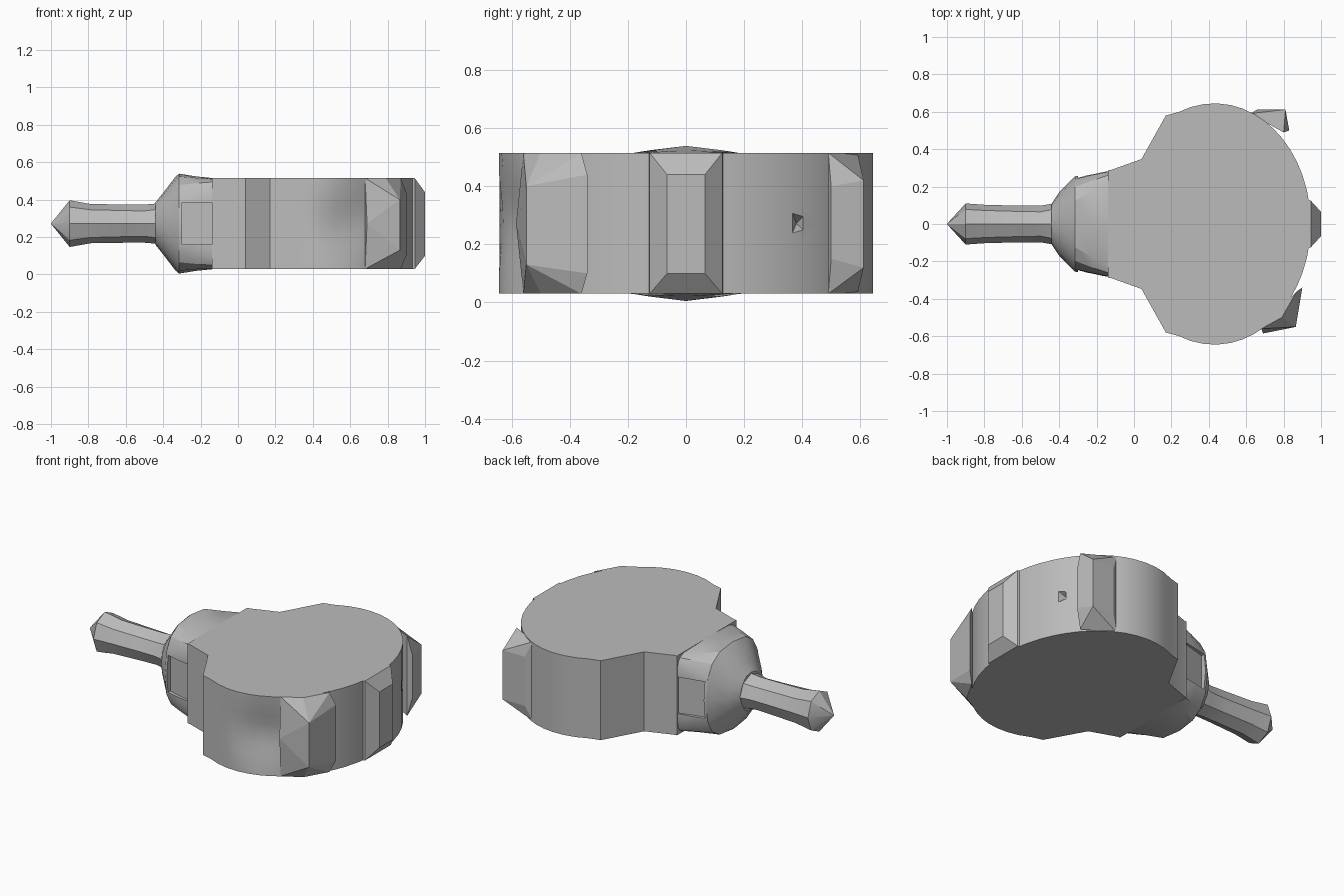
import bpy, bmesh, math
from mathutils import Vector

if "Cube" in bpy.data.objects:
    bpy.data.objects.remove(bpy.data.objects["Cube"])

grey = bpy.data.materials.new("plain grey")
grey.diffuse_color = (0.5, 0.5, 0.5, 1)
grey.use_nodes = True
grey.node_tree.nodes["Principled BSDF"].inputs["Base Color"].default_value = grey.diffuse_color
BOTTOM, TOP, MID = 0.03, 0.515, 0.272


def finish(bm, name, smooth=True):
    bmesh.ops.recalc_face_normals(bm, faces=bm.faces)
    mesh = bpy.data.meshes.new(name)
    bm.to_mesh(mesh)
    bm.free()
    mesh.materials.append(grey)
    ob = bpy.data.objects.new(name, mesh)
    bpy.context.collection.objects.link(ob)
    if smooth:
        bpy.ops.object.select_all(action='DESELECT')
        ob.select_set(True)
        bpy.context.view_layer.objects.active = ob
        bpy.ops.object.shade_smooth_by_angle(angle=math.radians(30))
    return ob


def loft(rings, name, caps=True):
    """Skin a list of equal closed rings of points."""
    bm = bmesh.new()
    rows = [[bm.verts.new(p) for p in ring] for ring in rings]
    n = len(rows[0])
    for a, b in zip(rows, rows[1:]):
        for i in range(n):
            j = (i + 1) % n
            bm.faces.new((a[i], a[j], b[j], b[i]))
    if caps:
        bm.faces.new(rows[0])
        bm.faces.new(rows[-1])
    bmesh.ops.remove_doubles(bm, verts=bm.verts, dist=1e-5)
    return finish(bm, name)


def hull(points, name):
    bm = bmesh.new()
    for p in points:
        bm.verts.new(p)
    bmesh.ops.convex_hull(bm, input=bm.verts)
    return finish(bm, name, False)


def cut(target, cutter):
    cutter.hide_render = True
    cutter.hide_viewport = True
    mod = target.modifiers.new("cut", 'BOOLEAN')
    mod.operation = 'DIFFERENCE'
    mod.solver = 'EXACT'
    mod.object = cutter


# Round body: half outline mirrored, then stacked with a shallow dent in front
half = [(-0.14, 0.287), (-0.12, 0.29), (0.04, 0.347), (0.17, 0.58)]
for deg in (112, 104, 96, 88, 80, 73, 66, 59, 52, 45, 38, 31, 24, 16, 8):
    a = math.radians(deg)
    half.append((0.43 + 0.515 * math.cos(a), 0.645 * math.sin(a)))
outline = half + [(0.945, 0)] + [(x, -y) for x, y in reversed(half)]
dent_centre = Vector((0.6, MID))
rings = []
for z in (BOTTOM, 0.09, 0.15, 0.21, MID, 0.33, 0.39, 0.45, TOP):
    ring = []
    for x, y in outline:
        depth = 0
        if y < -0.3 and x > 0.3 and BOTTOM < z < TOP:
            d = (Vector((x, z)) - dent_centre).length
            depth = 0.05 * max(0, 1 - d / 0.22)
        ring.append((x, y + depth, z))
    rings.append(ring)
body = loft(rings, "round_body")

# Notch sunk into the rim
cut(body, hull([(1.02, 0.33, 0.40), (1.02, 0.33, 0.15), (1.02, 0.51, 0.15),
                (1.02, 0.51, 0.40), (0.79, 0.38, 0.272)], "notch_cutter"))


# Neck, collar and handle: x, half width, half height, squareness
def section(x, w, h, power, n=16):
    ring = []
    for i in range(n):
        a = 2 * math.pi * i / n
        c, s = math.cos(a), math.sin(a)
        y = math.copysign(abs(c) ** (2 / power), c) * w
        z = math.copysign(abs(s) ** (2 / power), s) * h
        ring.append((x, y, MID + z))
    return ring


neck = loft([section(*s) for s in (
    (-0.44, 0.11, 0.115, 2), (-0.40, 0.17, 0.165, 2.1), (-0.335, 0.235, 0.25, 2.4),
    (-0.315, 0.255, 0.267, 2.7), (-0.22, 0.272, 0.252, 4.5), (-0.12, 0.288, 0.242, 9),
    (-0.02, 0.288, 0.24, 9))], "neck")
loft([section(*s, n=8) for s in (
    (-1.0, 0.001, 0.001, 2), (-0.9, 0.11, 0.125, 2), (-0.79, 0.102, 0.105, 2),
    (-0.6, 0.098, 0.102, 1.8), (-0.5, 0.098, 0.102, 1.7), (-0.43, 0.11, 0.108, 2),
    (-0.37, 0.11, 0.108, 2))], "handle")

# Shallow rectangular recess on each side of the neck
for side, label in ((-1, "front"), (1, "back")):
    cut(neck, hull([(x, side * y, z) for x, y in
                    ((-0.30, 0.4), (-0.30, 0.225), (-0.14, 0.27), (-0.14, 0.4))
                    for z in (0.16, 0.385)], label + "_recess_cutter"))

# Raised block at the far end, flared at its root
block = [(0.92, s * 0.13, z) for s in (-1, 1) for z in (BOTTOM, TOP)]
block += [(1.0, s * 0.065, z) for s in (-1, 1) for z in (0.1, 0.44)]
block += [(0.945, s * 0.125, z) for s in (-1, 1) for z in (BOTTOM, TOP)]
hull(block, "end_block")

# Two angular lugs on the rim corners
hull([(0.62, 0.59, BOTTOM), (0.62, 0.59, TOP), (0.66, 0.612, 0.12), (0.66, 0.612, 0.42),
      (0.81, 0.612, 0.12), (0.81, 0.612, 0.42), (0.80, 0.49, BOTTOM), (0.80, 0.49, TOP),
      (0.83, 0.50, 0.15), (0.83, 0.50, 0.40)], "back_lug")
hull([(0.68, -0.56, BOTTOM), (0.68, -0.56, TOP), (0.69, -0.585, MID),
      (0.865, -0.55, 0.13), (0.865, -0.55, 0.40), (0.79, -0.50, BOTTOM), (0.79, -0.50, TOP),
      (0.90, -0.34, 0.1), (0.90, -0.34, 0.44), (0.87, -0.36, BOTTOM), (0.87, -0.36, TOP)],
     "front_lug")
